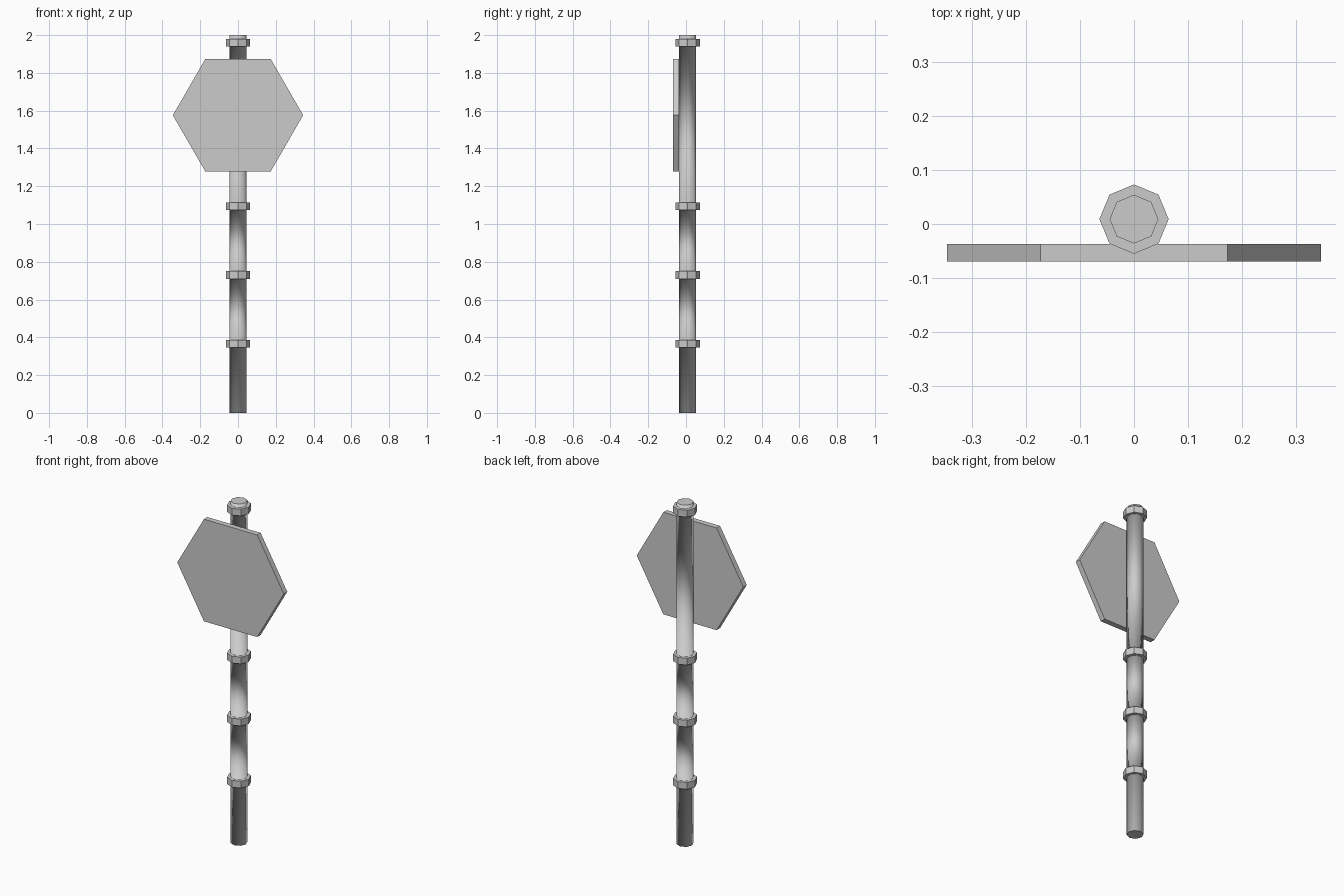
import bpy
import bmesh
from math import cos, sin, tau
from mathutils import Vector

default = bpy.data.objects.get("Cube")
if default:
    bpy.data.objects.remove(default, do_unlink=True)

# Single light grey metal
grey = bpy.data.materials.new("light_grey_metal")
grey.use_nodes = True
colour = (0.6, 0.6, 0.6, 1)
grey.diffuse_color = colour
grey.node_tree.nodes["Principled BSDF"].inputs["Base Color"].default_value = colour

POLE_Y = 0.009
POLE_R, COLLAR_R = 0.045, 0.064
COLLAR_HALF = 0.02


def make_object(name, bm):
    mesh = bpy.data.meshes.new(name)
    bm.to_mesh(mesh)
    bm.free()
    mesh.materials.append(grey)
    obj = bpy.data.objects.new(name, mesh)
    bpy.context.collection.objects.link(obj)
    return obj


def ring(bm, sides, point):
    return [bm.verts.new(point(tau * i / sides)) for i in range(sides)]


def loft(bm, rings):
    """Join consecutive rings with quads and cap both ends."""
    for low, high in zip(rings, rings[1:]):
        n = len(low)
        for i in range(n):
            j = (i + 1) % n
            bm.faces.new((low[i], low[j], high[j], high[i]))
    bm.faces.new(rings[0][::-1])
    bm.faces.new(rings[-1])
    bmesh.ops.recalc_face_normals(bm, faces=bm.faces[:])


# Octagonal pole with collars extruded out of its surface
profile = [(POLE_R, 0)]
for z in (0.366, 0.73, 1.093, 1.959):
    low, high = z - COLLAR_HALF, z + COLLAR_HALF
    profile += [(POLE_R, low), (COLLAR_R, low), (COLLAR_R, high), (POLE_R, high)]
profile.append((POLE_R, 2))

bm = bmesh.new()
loft(bm, [ring(bm, 8, lambda a, r=r, z=z: (r * cos(a), POLE_Y + r * sin(a), z))
          for r, z in profile])
pole = make_object("pole", bm)

# Soft shading on the pole shaft only; collars and end caps stay flat
mesh = pole.data
mesh.shade_smooth()
soft = [Vector(v.vector) for v in mesh.vertex_normals]
normals = [None] * len(mesh.loops)
for face in mesh.polygons:
    on_shaft = abs(face.normal.z) < 0.5 and all(
        (mesh.vertices[v].co.xy - Vector((0, POLE_Y))).length < POLE_R + 0.005
        for v in face.vertices)
    for li in face.loop_indices:
        vertex = mesh.loops[li].vertex_index
        normals[li] = soft[vertex] if on_shaft else face.normal.copy()
mesh.normals_split_custom_set(normals)

# Hexagonal sign plate on the front of the pole
bm = bmesh.new()
loft(bm, [ring(bm, 6, lambda a, y=y: (0.345 * cos(a), y, 1.576 + 0.345 * sin(a)))
          for y in (-0.037, -0.069)])
make_object("sign_plate", bm)
